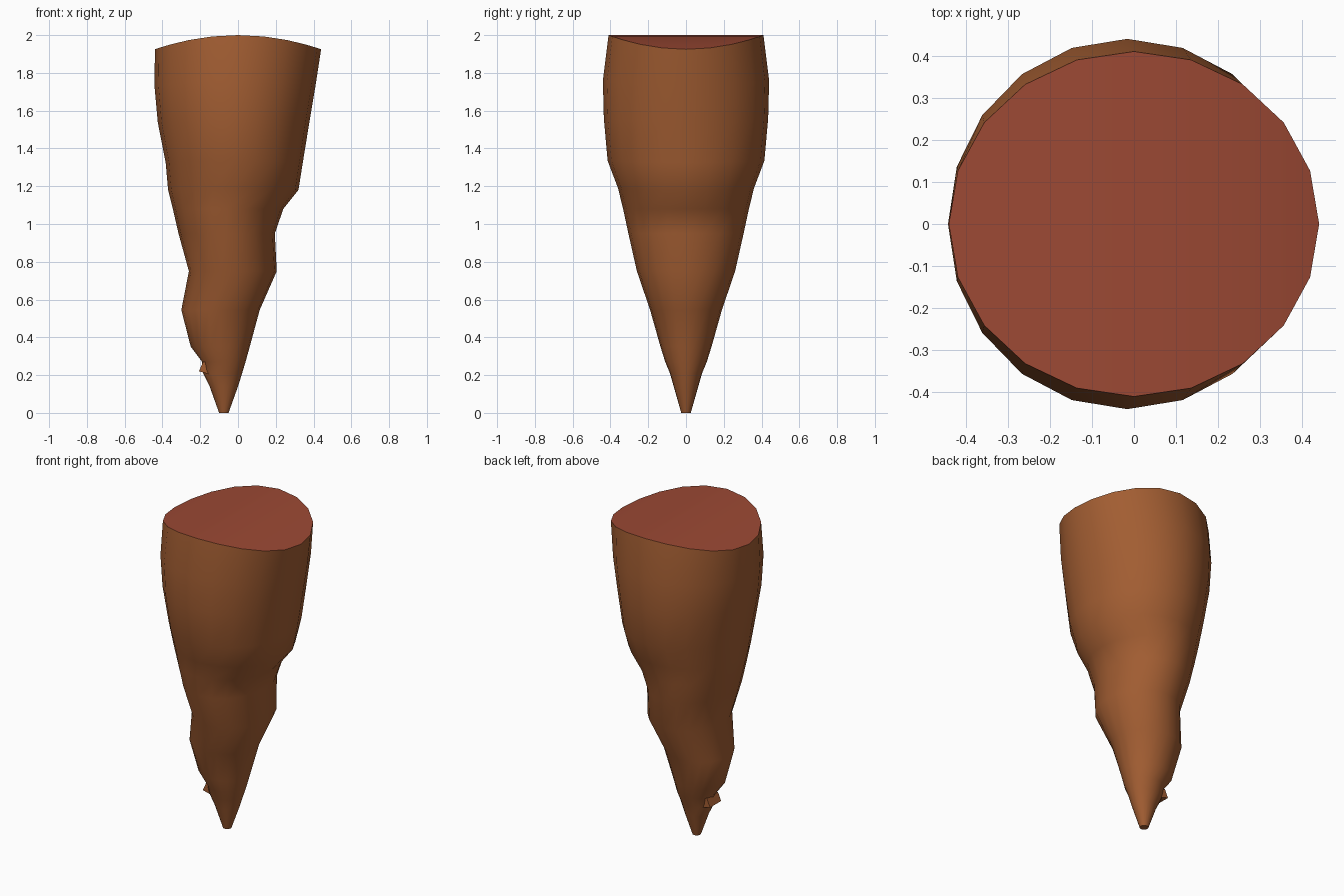
import bpy, bmesh, math

if "Cube" in bpy.data.objects:
    bpy.data.objects.remove(bpy.data.objects["Cube"])

N = 20

def material(name, rgb):
    m = bpy.data.materials.new(name)
    m.diffuse_color = (*rgb, 1)
    m.use_nodes = True
    m.node_tree.nodes["Principled BSDF"].inputs["Base Color"].default_value = m.diffuse_color
    return m

bark = material("brown bark", (0.36, 0.11, 0.032))
cut = material("red brown cut face", (0.33, 0.066, 0.034))

# Horizontal sections: height, left x, right x, half depth, droop at the sides
SECTIONS = [
    (0.00, -0.10, -0.05, 0.025, 0), (0.14, -0.15, 0.00, 0.065, 0),
    (0.21, -0.185, 0.022, 0.085, 0), (0.27, -0.19, 0.04, 0.11, 0),
    (0.35, -0.25, 0.062, 0.135, 0), (0.545, -0.30, 0.115, 0.19, 0),
    (0.75, -0.26, 0.205, 0.26, 0), (0.95, -0.315, 0.195, 0.305, 0),
    (1.08, -0.345, 0.24, 0.333, 0), (1.19, -0.37, 0.32, 0.36, 0.01),
    (1.335, -0.383, 0.343, 0.415, 0.01), (1.56, -0.425, 0.378, 0.435, 0.02),
    (1.76, -0.442, 0.41, 0.44, 0.03), (2.00, -0.44, 0.44, 0.41, 0.075),
]

def ring(bm, section):
    z, left, right, depth, droop = section
    mid, half = (left + right) / 2, (right - left) / 2
    out = []
    for i in range(N):
        a = 2 * math.pi * i / N
        c = math.cos(a)
        out.append(bm.verts.new((mid + half * c, depth * math.sin(a), z - droop * c * c)))
    return out

def finish(bm, name, mat, smooth):
    me = bpy.data.meshes.new(name)
    bm.to_mesh(me)
    bm.free()
    me.materials.append(mat)
    for p in me.polygons:
        p.use_smooth = smooth and len(p.vertices) <= 4
    ob = bpy.data.objects.new(name, me)
    bpy.context.collection.objects.link(ob)
    return ob

# Tapering root body
bm = bmesh.new()
rings = [ring(bm, s) for s in SECTIONS]
for a, b in zip(rings, rings[1:]):
    for i in range(N):
        j = (i + 1) % N
        bm.faces.new((a[i], a[j], b[j], b[i]))
bm.faces.new(rings[0][::-1])
finish(bm, "tapered_body", bark, True)

# Arched cut face on top, made of strips running front to back
bm = bmesh.new()
r = ring(bm, SECTIONS[-1])
for i in range(N // 2):
    strip = [r[i], r[i + 1], r[(N - i - 1) % N], r[(N - i) % N]]
    bm.faces.new(list(dict.fromkeys(strip)))
finish(bm, "top_cut_face", cut, True)

# Small stub on the left near the tip
bm = bmesh.new()
profile = [(-0.207, 0.22), (-0.15, 0.205), (-0.125, 0.262), (-0.185, 0.27)]
front = [bm.verts.new((x, -0.055, z)) for x, z in profile]
back = [bm.verts.new((x, 0.055, z)) for x, z in profile]
bm.faces.new(front)
bm.faces.new(back[::-1])
for i in range(4):
    j = (i + 1) % 4
    bm.faces.new((front[j], front[i], back[i], back[j]))
bmesh.ops.recalc_face_normals(bm, faces=bm.faces)
finish(bm, "side_stub", bark, False)
